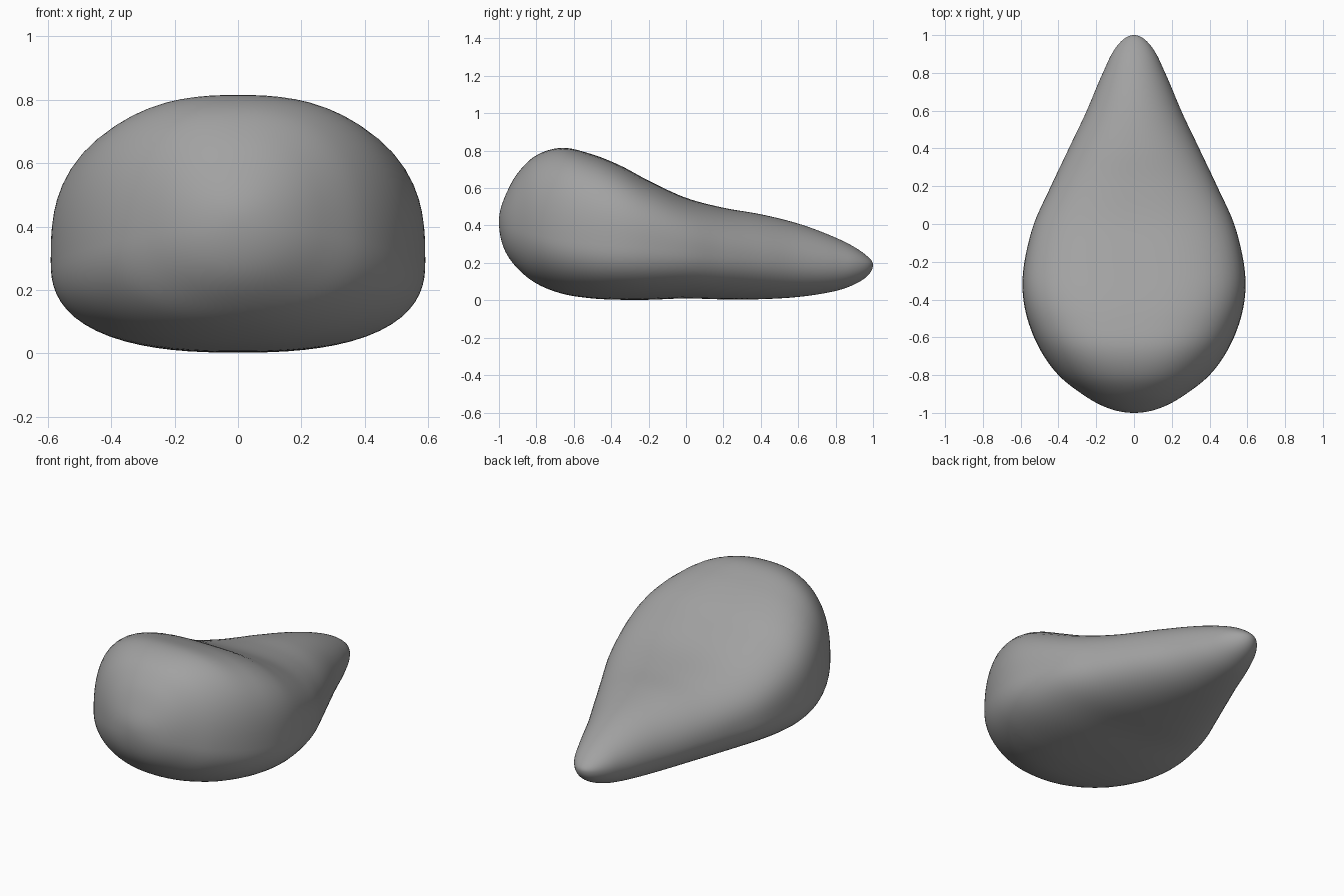
import bpy
import bmesh
from math import acos, cos, sin, pi, exp

cube = bpy.data.objects.get("Cube")
if cube:
    bpy.data.objects.remove(cube, do_unlink=True)

# Body outline stations: y, half width, underside, widest height, top
STATIONS = [
    (-1, 0, .42, .42, .42),
    (-.97, .15, .27, .4, .55),
    (-.9, .275, .17, .38, .68),
    (-.8, .4, .09, .35, .775),
    (-.66, .5, .035, .32, .815),
    (-.5, .565, .01, .3, .78),
    (-.35, .59, .003, .29, .72),
    (-.2, .58, .003, .28, .64),
    (0, .53, .01, .26, .548),
    (.2, .44, .005, .24, .495),
    (.4, .345, .006, .22, .46),
    (.6, .25, .018, .2, .41),
    (.8, .165, .05, .19, .335),
    (.9, .118, .085, .19, .285),
    (.97, .065, .13, .19, .235),
    (1, 0, .19, .19, .19),
]
TIMES = [acos(-row[0]) for row in STATIONS]
RINGS, SIDES = 96, 72


def slope(i, k):
    """Tangent of column k at station i."""
    a, b = max(i - 1, 0), min(i + 1, len(TIMES) - 1)
    return (STATIONS[b][k] - STATIONS[a][k]) / (TIMES[b] - TIMES[a])


def sample(t):
    """Smooth cubic blend of the stations; even steps of t round off both ends."""
    i = max(j for j in range(len(TIMES) - 1) if TIMES[j] <= t)
    h = TIMES[i + 1] - TIMES[i]
    u = (t - TIMES[i]) / h
    v = 1 - u
    values = []
    for k in range(1, 5):
        p, q = STATIONS[i][k], STATIONS[i + 1][k]
        values.append(v * v * (1 + 2 * u) * p + u * u * (1 + 2 * v) * q
                      + h * u * v * (v * slope(i, k) - u * slope(i + 1, k)))
    return values


def ring_point(t, angle):
    """Rounded cross-section, squarer over the broad end."""
    y = -cos(t)
    width, low, mid, high = sample(t)
    c, s = cos(angle), sin(angle)
    bulge = exp(-((y + .3) / .5) ** 2)
    power = 2 + bulge if s > 0 else 2 + bulge / 2
    r = (abs(c) ** power + abs(s) ** power) ** (-1 / power)
    height = high - mid if s > 0 else mid - low
    return (width * r * c, y, mid + height * r * s)


# Lofted teardrop body closed by a point at each end
bm = bmesh.new()
rings = [[bm.verts.new(ring_point(pi * i / RINGS, 2 * pi * j / SIDES))
          for j in range(SIDES)] for i in range(1, RINGS)]
front_tip = bm.verts.new((0, -1, STATIONS[0][3]))
back_tip = bm.verts.new((0, 1, STATIONS[-1][3]))
for j in range(SIDES):
    n = (j + 1) % SIDES
    bm.faces.new((front_tip, rings[0][j], rings[0][n]))
    bm.faces.new((back_tip, rings[-1][n], rings[-1][j]))
    for a, b in zip(rings, rings[1:]):
        bm.faces.new((a[j], b[j], b[n], a[n]))
bmesh.ops.recalc_face_normals(bm, faces=bm.faces)
for face in bm.faces:
    face.smooth = True

mesh = bpy.data.meshes.new("teardrop_body")
bm.to_mesh(mesh)
bm.free()
body = bpy.data.objects.new("teardrop_body", mesh)
bpy.context.collection.objects.link(body)

# Plain grey material
grey = bpy.data.materials.new("plain_grey")
grey.use_nodes = True
colour = (.36, .36, .36, 1)
grey.diffuse_color = colour
grey.node_tree.nodes["Principled BSDF"].inputs["Base Color"].default_value = colour
mesh.materials.append(grey)
